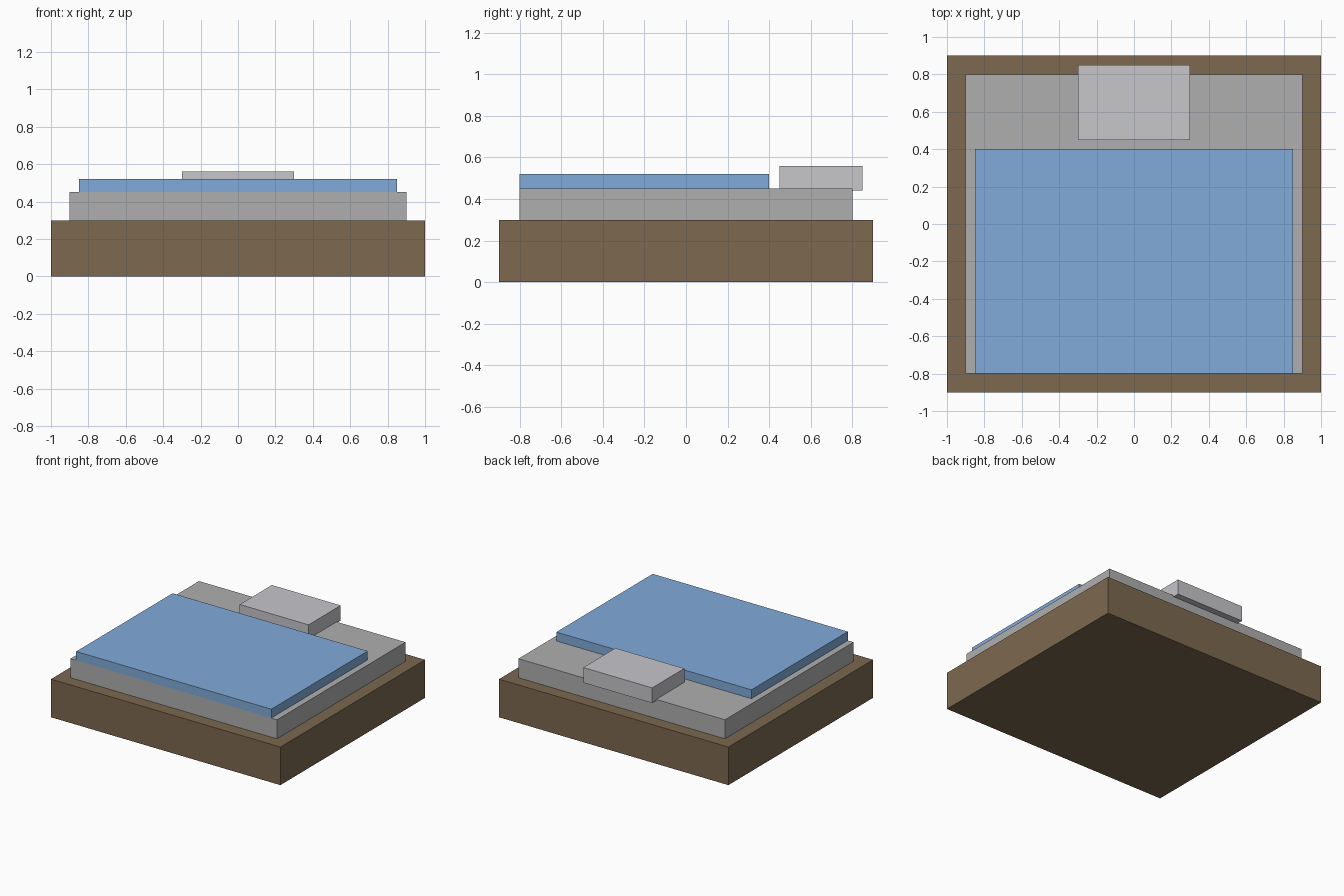
import bpy

if "Cube" in bpy.data.objects:
    bpy.data.objects.remove(bpy.data.objects["Cube"])


def box(name, x, y, z, color=None):
    """Axis-aligned box from (min, max) ranges."""
    bpy.ops.mesh.primitive_cube_add(size=1)
    ob = bpy.context.object
    ob.name = name
    ob.location = [(a + b) / 2 for a, b in (x, y, z)]
    ob.scale = [b - a for a, b in (x, y, z)]
    bpy.ops.object.transform_apply(location=False, rotation=False, scale=True)
    if color:
        mat = bpy.data.materials.new(name + "_color")
        mat.diffuse_color = (*color, 1)
        mat.use_nodes = True
        mat.node_tree.nodes["Principled BSDF"].inputs["Base Color"].default_value = mat.diffuse_color
        ob.data.materials.append(mat)
    return ob


# Wooden base
box("bed_frame", (-1, 1), (-0.9, 0.9), (0, 0.3), (0.2, 0.14, 0.08))
# Mattress resting on the base
box("mattress", (-0.9, 0.9), (-0.8, 0.8), (0.3, 0.45), (0.43, 0.43, 0.43))
# Blanket over the front part of the mattress
box("blanket", (-0.85, 0.85), (-0.8, 0.4), (0.45, 0.52), (0.22, 0.41, 0.7))
# Pillow, slightly sunk in and overhanging the back
box("pillow", (-0.3, 0.3), (0.45, 0.85), (0.44, 0.56), (0.57, 0.57, 0.6))
